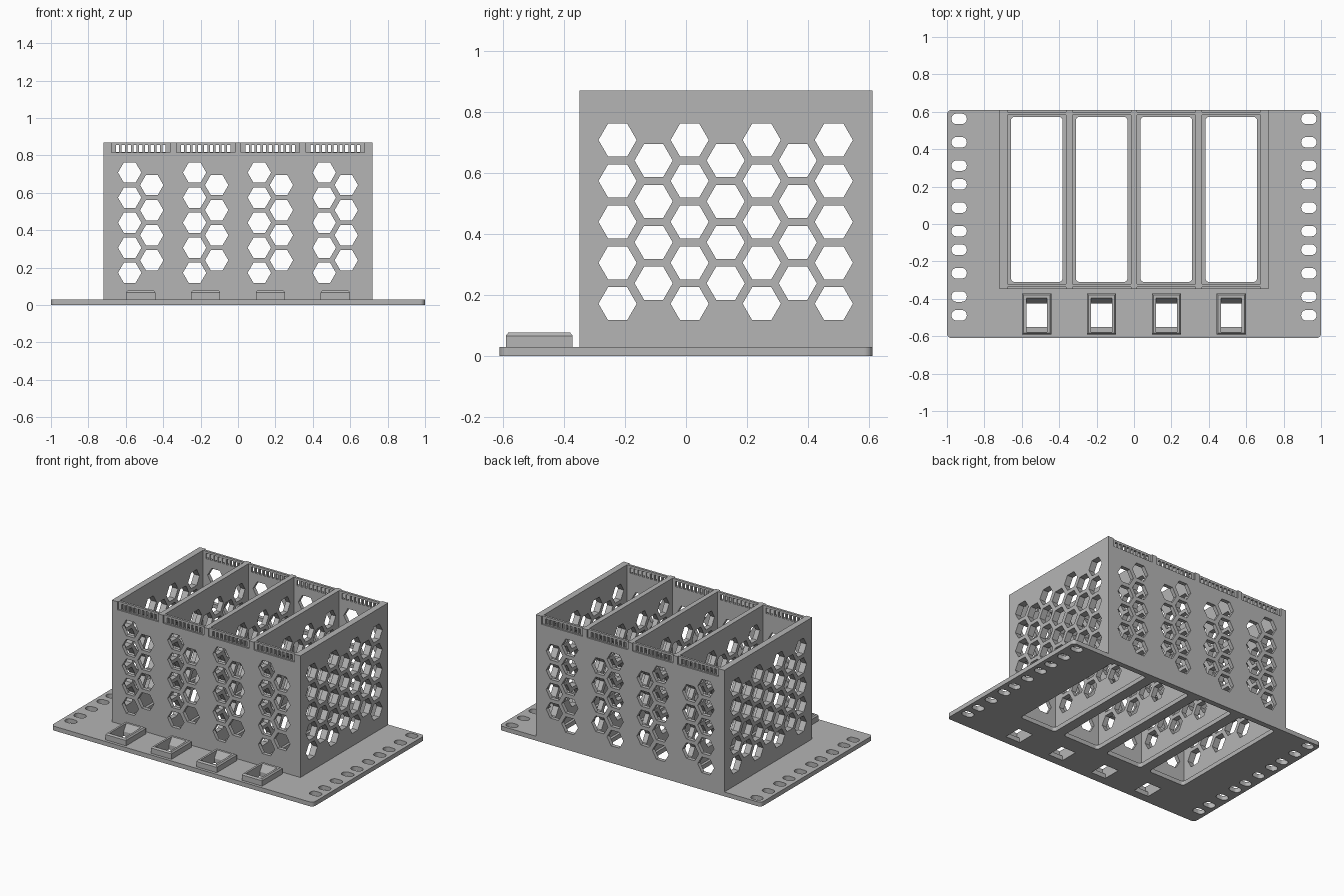
import bpy, bmesh
from math import pi, cos, sin, radians

cube = bpy.data.objects.get("Cube")
if cube:
    bpy.data.objects.remove(cube, do_unlink=True)

grey = bpy.data.materials.new("plain_grey")
grey.use_nodes = True
colour = (0.46, 0.46, 0.46, 1)
grey.diffuse_color = colour
grey.node_tree.nodes["Principled BSDF"].inputs["Base Color"].default_value = colour

FRONT = (radians(90), 0, 0)            # outline drawn in x, z
SIDE = (radians(90), 0, radians(90))   # outline drawn in y, z
CELLS = [-0.52, -0.173, 0.173, 0.52]
HALF_CELL = 0.156
Y0, Y1 = -0.348, 0.61                  # box depth
Z0, Z1 = 0.03, 0.87                    # box height
NOTCH = 0.815
WALL = 0.026
RECESS = 0.01


def rect(x0, x1, y0, y1):
    return [(x0, y0), (x1, y0), (x1, y1), (x0, y1)]


def round_rect(x0, x1, y0, y1, r, steps=6):
    corners = [(x1 - r, y1 - r), (x0 + r, y1 - r), (x0 + r, y0 + r), (x1 - r, y0 + r)]
    return [(cx + r * cos((q + s / steps) * pi / 2), cy + r * sin((q + s / steps) * pi / 2))
            for q, (cx, cy) in enumerate(corners) for s in range(steps + 1)]


def hexagon(cx, cy, r=0.0625):
    return [(cx + r * cos(k * pi / 3), cy + r * sin(k * pi / 3)) for k in range(6)]


def honeycomb(first, columns):
    """Staggered columns of five and four hexagons."""
    return [hexagon(first + c * 0.118, 0.708 - 0.067 * (c % 2) - 0.134 * k)
            for c in range(columns) for k in range(5 - c % 2)]


def panel(name, outlines, thickness, location, rotation=(0, 0, 0)):
    """Flat sheet from one outline followed by its holes, centred on its thickness."""
    curve = bpy.data.curves.new(name, "CURVE")
    curve.dimensions = "2D"
    curve.fill_mode = "BOTH"
    curve.extrude = thickness / 2
    for pts in outlines:
        spline = curve.splines.new("POLY")
        spline.points.add(len(pts) - 1)
        for p, (x, y) in zip(spline.points, pts):
            p.co = (x, y, 0, 1)
        spline.use_cyclic_u = True
    temp = bpy.data.objects.new(name + "_outline", curve)
    bpy.context.collection.objects.link(temp)
    graph = bpy.context.evaluated_depsgraph_get()
    mesh = bpy.data.meshes.new_from_object(temp.evaluated_get(graph))
    bpy.data.objects.remove(temp, do_unlink=True)
    bm = bmesh.new()
    bm.from_mesh(mesh)
    bmesh.ops.remove_doubles(bm, verts=bm.verts, dist=1e-5)
    bmesh.ops.recalc_face_normals(bm, faces=bm.faces)
    for f in bm.faces:
        f.smooth = False
    bm.to_mesh(mesh)
    bm.free()
    mesh.materials.clear()
    mesh.materials.append(grey)
    obj = bpy.data.objects.new(name, mesh)
    obj.location = location
    obj.rotation_euler = rotation
    bpy.context.collection.objects.link(obj)
    return obj


# Base plate with mounting slots, bay openings and socket holes
plate = [round_rect(-1, 1, -0.61, 0.61, 0.025)]
slot_y = 0.562
for i in range(10):
    for x in (-0.935, 0.935):
        plate.append(round_rect(x - 0.041, x + 0.041, slot_y - 0.028, slot_y + 0.028, 0.027))
    slot_y -= 0.1 if i % 3 == 2 else 0.125
for cx in CELLS:
    plate.append(round_rect(cx - 0.138, cx + 0.138, -0.31, 0.573, 0.02))
    plate.append(rect(cx - 0.056, cx + 0.056, -0.55, -0.425))
panel("base_plate", plate, Z0, (0, 0, Z0 / 2))

# Front and back walls, notched along the top of each bay
top_edge = []
for cx in CELLS:
    a, b = cx - HALF_CELL, cx + HALF_CELL
    top_edge += [(a, Z1), (a, NOTCH), (b, NOTCH), (b, Z1)]
edge = CELLS[-1] + HALF_CELL
outline = [(edge, Z0), (-edge, Z0)] + top_edge[1:-1]
wall_holes = [h for cx in CELLS for h in honeycomb(cx - 0.059, 2)]
panel("front_wall", [outline] + wall_holes, WALL, (0, Y0 + WALL / 2, 0), FRONT)
panel("back_wall", [outline] + wall_holes, WALL, (0, Y1 - WALL / 2, 0), FRONT)

# Recessed vent strips in the notches
thin = WALL - RECESS
for side, y in (("front", Y0 + RECESS + thin / 2), ("back", Y1 - RECESS - thin / 2)):
    for n, cx in enumerate(CELLS):
        strip = [rect(cx - HALF_CELL, cx + HALF_CELL, NOTCH, Z1)]
        for k in range(-4, 5):
            x = cx + k * 0.031
            strip.append(rect(x - 0.009, x + 0.009, NOTCH + 0.003, 0.855))
        panel(f"{side}_vent_strip_{n + 1}", strip, thin, (0, y, 0), FRONT)

# Outer side walls and inner dividers
comb = honeycomb(-0.224, 7)
side_t = 0.72 - edge
for name, s in (("left", 1), ("right", -1)):
    panel(name + "_side_wall", [rect(Y0, Y1, Z0, Z1)] + comb, side_t,
          (s * (0.72 - side_t / 2), 0, 0), SIDE)
for n in range(3):
    gap = CELLS[n + 1] - CELLS[n] - 2 * HALF_CELL
    panel(f"divider_{n + 1}", [rect(Y0 + WALL, Y1 - WALL, Z0, Z1)] + comb, gap,
          ((CELLS[n] + CELLS[n + 1]) / 2, 0, 0), SIDE)


def socket_frame(name, cx):
    """Chamfered collar: rings given as half width, front y, back y, z."""
    rings = [(0.056, -0.55, -0.425, 0.03), (0.078, -0.59, -0.371, 0.03),
             (0.078, -0.59, -0.371, 0.067), (0.07, -0.582, -0.379, 0.077),
             (0.056, -0.577, -0.395, 0.077), (0.056, -0.577, -0.425, 0.031),
             (0.056, -0.55, -0.425, 0.031)]
    bm = bmesh.new()
    loops = [[bm.verts.new((x, y, z)) for x, y in rect(cx - w, cx + w, f, b)]
             for w, f, b, z in rings]
    for i, lower in enumerate(loops):
        upper = loops[(i + 1) % len(loops)]
        for k in range(4):
            j = (k + 1) % 4
            bm.faces.new((lower[k], lower[j], upper[j], upper[k]))
    bmesh.ops.recalc_face_normals(bm, faces=bm.faces)
    mesh = bpy.data.meshes.new(name)
    bm.to_mesh(mesh)
    bm.free()
    mesh.materials.append(grey)
    bpy.context.collection.objects.link(bpy.data.objects.new(name, mesh))


# Socket collars in front of each bay
for n, cx in enumerate(CELLS):
    socket_frame(f"socket_frame_{n + 1}", cx)
